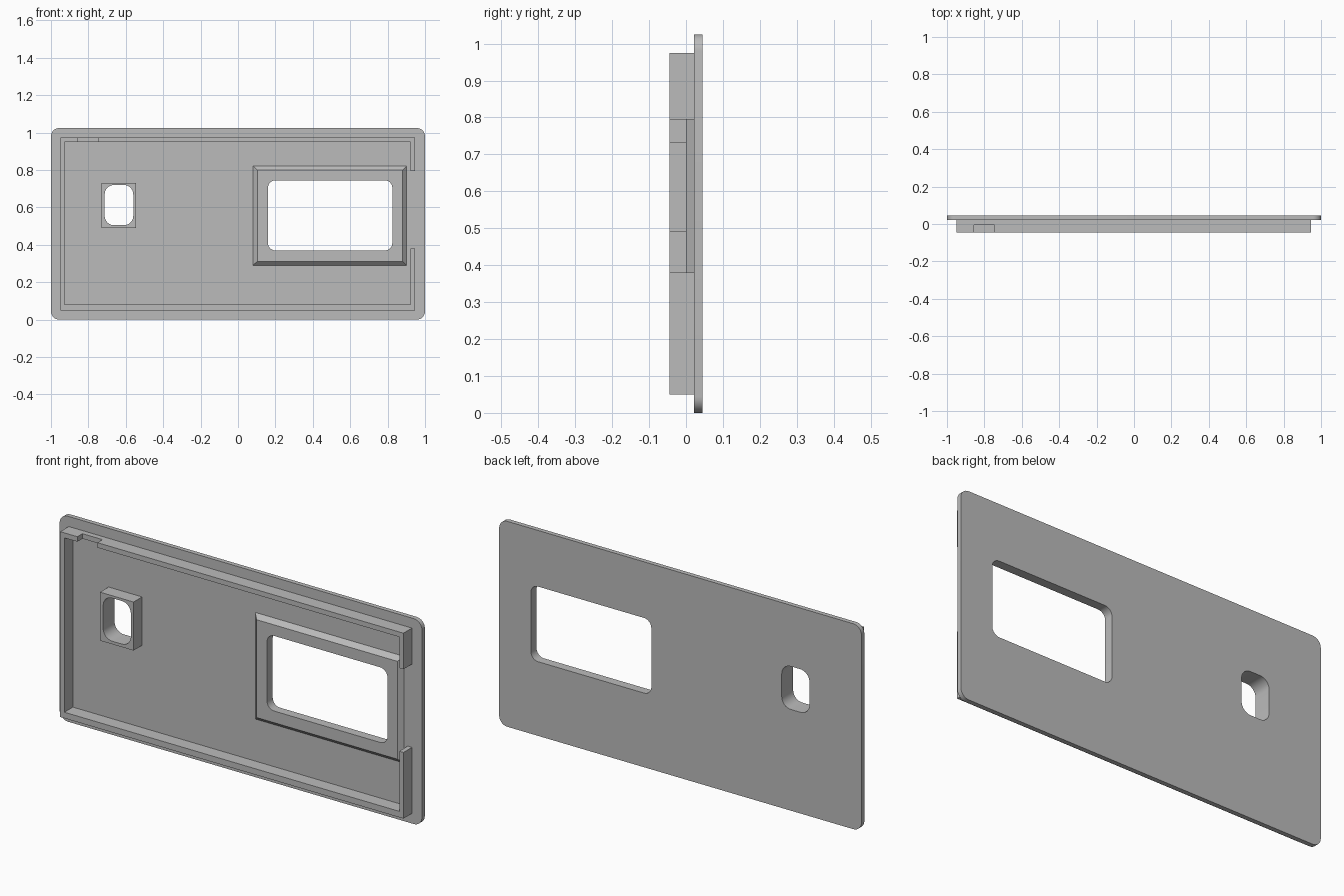
import bpy, bmesh, math

if "Cube" in bpy.data.objects:
    bpy.data.objects.remove(bpy.data.objects["Cube"], do_unlink=True)

grey = bpy.data.materials.new("plain_grey")
grey.use_nodes = True
COLOR = (0.5, 0.5, 0.5, 1)
grey.diffuse_color = COLOR
grey.node_tree.nodes["Principled BSDF"].inputs["Base Color"].default_value = COLOR

FRONT, BACK = -0.045, 0.045      # overall depth
PLATE = 0.022                    # inner face of the plate
ROOT = PLATE + 0.006             # parts are sunk slightly into the plate


def outline(x0, x1, z0, z1, r=0.0, steps=8):
    """Rectangle in x and z, with rounded corners if r is set."""
    if not r:
        return [(x0, z0), (x1, z0), (x1, z1), (x0, z1)]
    pts = []
    corners = [(x0 + r, z0 + r, 2), (x1 - r, z0 + r, 3), (x1 - r, z1 - r, 0), (x0 + r, z1 - r, 1)]
    for cx, cz, quarter in corners:
        for i in range(steps + 1):
            a = (quarter + i / steps) * math.pi / 2
            pts.append((cx + r * math.cos(a), cz + r * math.sin(a)))
    return pts


def loft(name, sections):
    """Solid through matching outlines, each given as (y, points)."""
    bm = bmesh.new()
    rings = [[bm.verts.new((x, y, z)) for x, z in pts] for y, pts in sections]
    bm.faces.new(rings[0])
    bm.faces.new(rings[-1][::-1])
    n = len(rings[0])
    for a, b in zip(rings, rings[1:]):
        for i in range(n):
            j = (i + 1) % n
            bm.faces.new((a[i], b[i], b[j], a[j]))
    bmesh.ops.recalc_face_normals(bm, faces=bm.faces)
    mesh = bpy.data.meshes.new(name)
    bm.to_mesh(mesh)
    bm.free()
    mesh.materials.append(grey)
    ob = bpy.data.objects.new(name, mesh)
    bpy.context.collection.objects.link(ob)
    return ob


def prism(name, y0, y1, pts):
    return loft(name, [(y0, pts), (y1, pts)])


def select(ob):
    bpy.ops.object.select_all(action='DESELECT')
    ob.select_set(True)
    bpy.context.view_layer.objects.active = ob


def cut(ob, *cutters):
    select(ob)
    for c in cutters:
        mod = ob.modifiers.new("cut", 'BOOLEAN')
        mod.operation, mod.solver, mod.object = 'DIFFERENCE', 'EXACT', c
        bpy.ops.object.modifier_apply(modifier=mod.name)


# Main parts
plate = prism("cover_plate", PLATE, BACK, outline(-1, 1, 0, 1.025, 0.045))
rim = prism("rim_wall", FRONT, ROOT, outline(-0.95, 0.945, 0.05, 0.975))
frame = loft("window_frame", [
    (0.0, outline(0.103, 0.88, 0.312, 0.8)),
    (PLATE, outline(0.08, 0.902, 0.29, 0.822)),
    (ROOT, outline(0.08, 0.902, 0.29, 0.822))])
collar = prism("small_opening_collar", FRONT, ROOT, outline(-0.73, -0.545, 0.49, 0.732))

# Cutters for the openings, the rim cavity, the side gap and the top notch
window = prism("window_cutter", -0.2, 0.2, outline(0.16, 0.825, 0.37, 0.745, 0.04))
opening = prism("opening_cutter", -0.2, 0.2, outline(-0.713, -0.56, 0.505, 0.72, 0.05))
cavity = prism("cavity_cutter", -0.2, 0.2, outline(-0.927, 0.922, 0.08, 0.95))
gap = prism("gap_cutter", -0.2, 0.2, outline(0.85, 1.1, 0.38, 0.795))
notch = prism("notch_cutter", -0.2, -0.005, outline(-0.855, -0.745, 0.9, 1.1))

cut(plate, window, opening)
cut(frame, window)
cut(collar, opening)
cut(rim, cavity, gap, notch)

for cutter in (window, opening, cavity, gap, notch):
    bpy.data.objects.remove(cutter, do_unlink=True)

for part in (plate, rim, frame, collar):
    select(part)
    bpy.ops.object.shade_smooth_by_angle(angle=math.radians(30))
